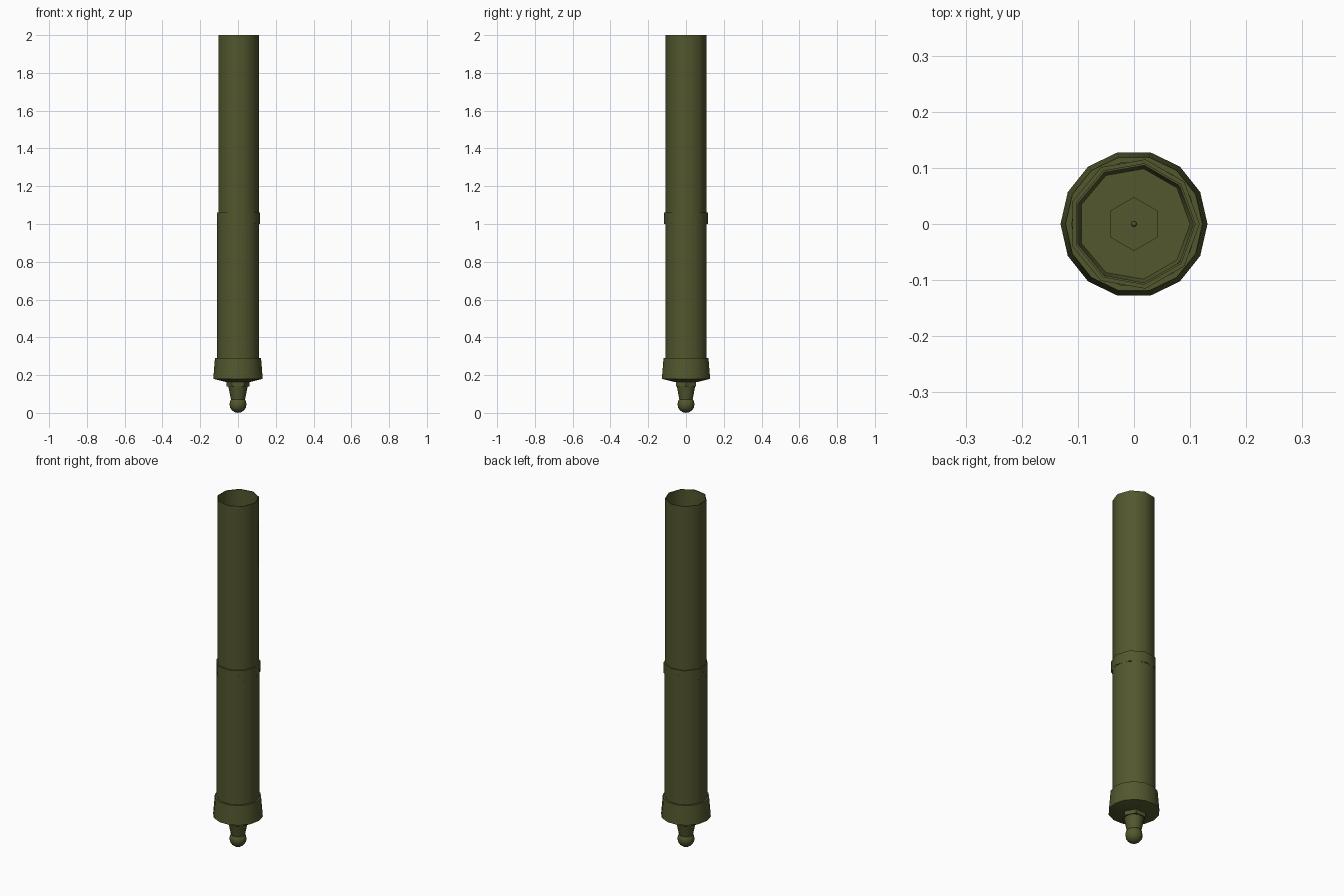
import bpy, bmesh, math

if "Cube" in bpy.data.objects:
    bpy.data.objects.remove(bpy.data.objects["Cube"])

olive = bpy.data.materials.new("olive_paint")
olive.diffuse_color = (0.085, 0.095, 0.027, 1)
olive.use_nodes = True
olive.node_tree.nodes["Principled BSDF"].inputs["Base Color"].default_value = olive.diffuse_color


def lathe(name, profile, sides, turn=0.0, smooth=45):
    """Spin (radius, z) points around z; radius 0 closes to a point."""
    bm = bmesh.new()
    rings = []
    for r, z in profile:
        if r == 0:
            rings.append([bm.verts.new((0, 0, z))] * sides)
            continue
        ring = []
        for i in range(sides):
            a = turn + 2 * math.pi * i / sides
            ring.append(bm.verts.new((r * math.cos(a), r * math.sin(a), z)))
        rings.append(ring)
    for low, high in zip(rings, rings[1:]):
        for i in range(sides):
            j = (i + 1) % sides
            quad = dict.fromkeys((low[i], low[j], high[j], high[i]))
            bm.faces.new(list(quad))
    bmesh.ops.recalc_face_normals(bm, faces=bm.faces)
    mesh = bpy.data.meshes.new(name)
    bm.to_mesh(mesh)
    bm.free()
    mesh.materials.append(olive)
    mesh.shade_smooth()
    mesh.set_sharp_from_angle(angle=math.radians(smooth))
    ob = bpy.data.objects.new(name, mesh)
    bpy.context.collection.objects.link(ob)
    return ob


# Upper barrel: outer wall, thin rim, bore and chamfered bore floor
lathe("barrel", [(0, 0.27), (0.11, 0.27), (0.11, 2.0), (0.106, 2.0),
                 (0.106, 0.31), (0.10, 0.295), (0, 0.295)], 9)

# Thicker lower sleeve
lathe("lower_sleeve", [(0.107, 0.27), (0.112, 0.27), (0.112, 1.03),
                       (0.107, 1.03)], 14)

# Middle band
lathe("middle_band", [(0.109, 1.0), (0.117, 1.0), (0.117, 1.06),
                      (0.109, 1.06)], 9)

# Breech cap with a shallow conical underside
lathe("breech_cap", [(0, 0.163), (0.06, 0.163), (0.131, 0.18),
                     (0.122, 0.29), (0, 0.29)], 14)

# Bore seat and striker pin
lathe("bore_seat", [(0, 0.29), (0.048, 0.29), (0.048, 0.298), (0, 0.298)],
      6, math.pi / 6)
lathe("striker_pin", [(0, 0.29), (0.005, 0.29), (0.005, 0.305), (0, 0.31)], 8)

# Hex nut under the breech
lathe("hex_nut", [(0, 0.14), (0.062, 0.14), (0.062, 0.17), (0, 0.17)], 6)

# Tapered neck
lathe("neck", [(0, 0.07), (0.037, 0.07), (0.052, 0.145), (0, 0.145)], 10)

# Ball foot
ball = [(0.045 * math.sin(math.pi * k / 8), 0.045 - 0.045 * math.cos(math.pi * k / 8))
        for k in range(1, 8)]
lathe("ball_foot", [(0, 0)] + ball + [(0, 0.09)], 12)
